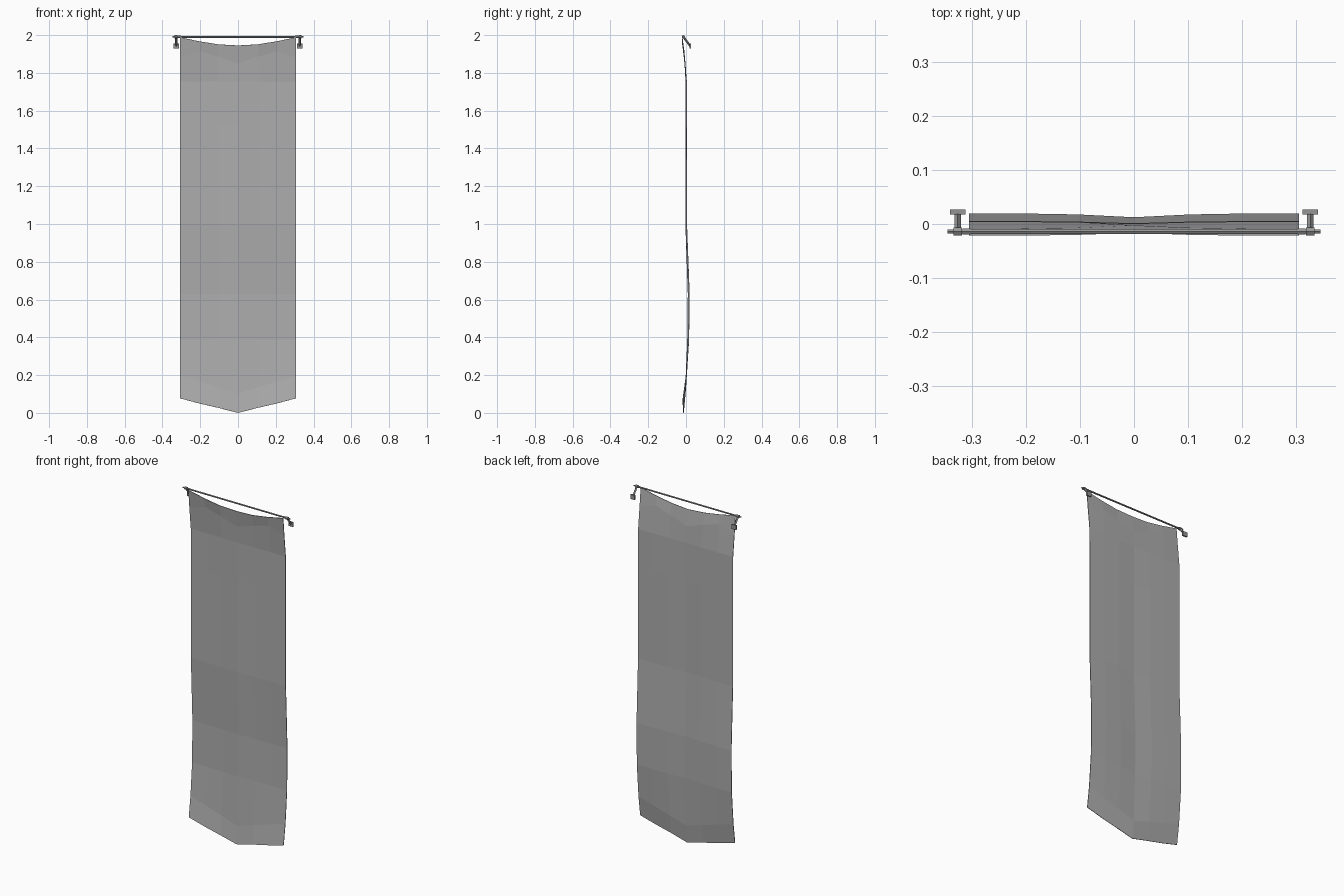
import bpy, bmesh, math
from mathutils import Vector

if "Cube" in bpy.data.objects:
    bpy.data.objects.remove(bpy.data.objects["Cube"])

grey = bpy.data.materials.new("dark_grey")
grey.diffuse_color = (0.42, 0.42, 0.42, 1)
grey.use_nodes = True
grey.node_tree.nodes["Principled BSDF"].inputs["Base Color"].default_value = grey.diffuse_color
iron = bpy.data.materials.new("iron")
iron.diffuse_color = (0.3, 0.3, 0.3, 1)
iron.use_nodes = True
iron.node_tree.nodes["Principled BSDF"].inputs["Base Color"].default_value = iron.diffuse_color


def make_object(name, bm, mat=iron):
    bmesh.ops.recalc_face_normals(bm, faces=bm.faces)
    mesh = bpy.data.meshes.new(name)
    bm.to_mesh(mesh)
    bm.free()
    mesh.materials.append(mat)
    ob = bpy.data.objects.new(name, mesh)
    bpy.context.collection.objects.link(ob)
    return ob


def box(name, lo, hi):
    bm = bmesh.new()
    bmesh.ops.create_cube(bm, size=1)
    for v in bm.verts:
        v.co = Vector([l + (c + 0.5) * (h - l) for c, l, h in zip(v.co, lo, hi)])
    return make_object(name, bm)


def rod(name, a, b, radius, sides=6):
    a, b = Vector(a), Vector(b)
    bm = bmesh.new()
    bmesh.ops.create_cone(bm, cap_ends=True, segments=sides, radius1=radius,
                          radius2=radius, depth=(b - a).length)
    ob = make_object(name, bm)
    ob.location = (a + b) / 2
    ob.rotation_euler = (b - a).to_track_quat('Z', 'Y').to_euler()
    return ob


# Hanging cloth: a coarse creased sheet, columns are mirrored about x = 0
half_x = [0, 0.105, 0.205, 0.306]
# rows: (z at each half column), y at edge, y at centre
rows = [
    ((0.000, 0.027, 0.050, 0.077), -0.016, -0.013),
    ((0.103, 0.135, 0.165, 0.195), 0.000, -0.004),
    ((0.385,) * 4, 0.015, 0.008),
    ((0.630,) * 4, 0.018, 0.011),
    ((1.000,) * 4, 0.004, -0.002),
    ((1.530,) * 4, 0.004, 0.000),
    ((1.755,) * 4, 0.003, -0.001),
    ((1.850, 1.885, 1.915, 1.880), -0.010, -0.004),
    ((1.945, 1.951, 1.967, 1.988), -0.020, -0.015),
]
bm = bmesh.new()
grid = []
for zs, y_edge, y_mid in rows:
    line = []
    for i in range(-3, 4):
        k = abs(i)
        t = (0, 0.75, 1, 1)[k]
        x = math.copysign(half_x[k], i)
        line.append(bm.verts.new((x, y_mid + (y_edge - y_mid) * t, zs[k])))
    grid.append(line)
for lower, upper in zip(grid, grid[1:]):
    for i in range(6):
        bm.faces.new((lower[i], lower[i + 1], upper[i + 1], upper[i]))
cloth = make_object("banner_cloth", bm, grey)
thick = cloth.modifiers.new("thickness", 'SOLIDIFY')
thick.thickness = 0.003
thick.offset = 0

# Horizontal pole
RY, RZ = -0.014, 1.991
rod("pole", (-0.335, RY, RZ), (0.335, RY, RZ), 0.005)

# Wall brackets, clamps and pole tips at both ends
for s, side in ((-1, "left"), (1, "right")):
    x = s * 0.327
    rod(side + "_pole_tip", (s * 0.333, RY, RZ), (s * 0.346, RY, RZ), 0.004)
    rod(side + "_clamp", (x - 0.008, RY, RZ), (x + 0.008, RY, RZ), 0.009)
    rod(side + "_inner_collar", (s * 0.303, RY, RZ), (s * 0.318, RY, RZ), 0.006)
    rod(side + "_bracket_arm", (x, RY, RZ), (x, 0.022, 1.943), 0.006, 4)
    box(side + "_wall_plate", (x - 0.014, 0.018, 1.930), (x + 0.014, 0.027, 1.956))
